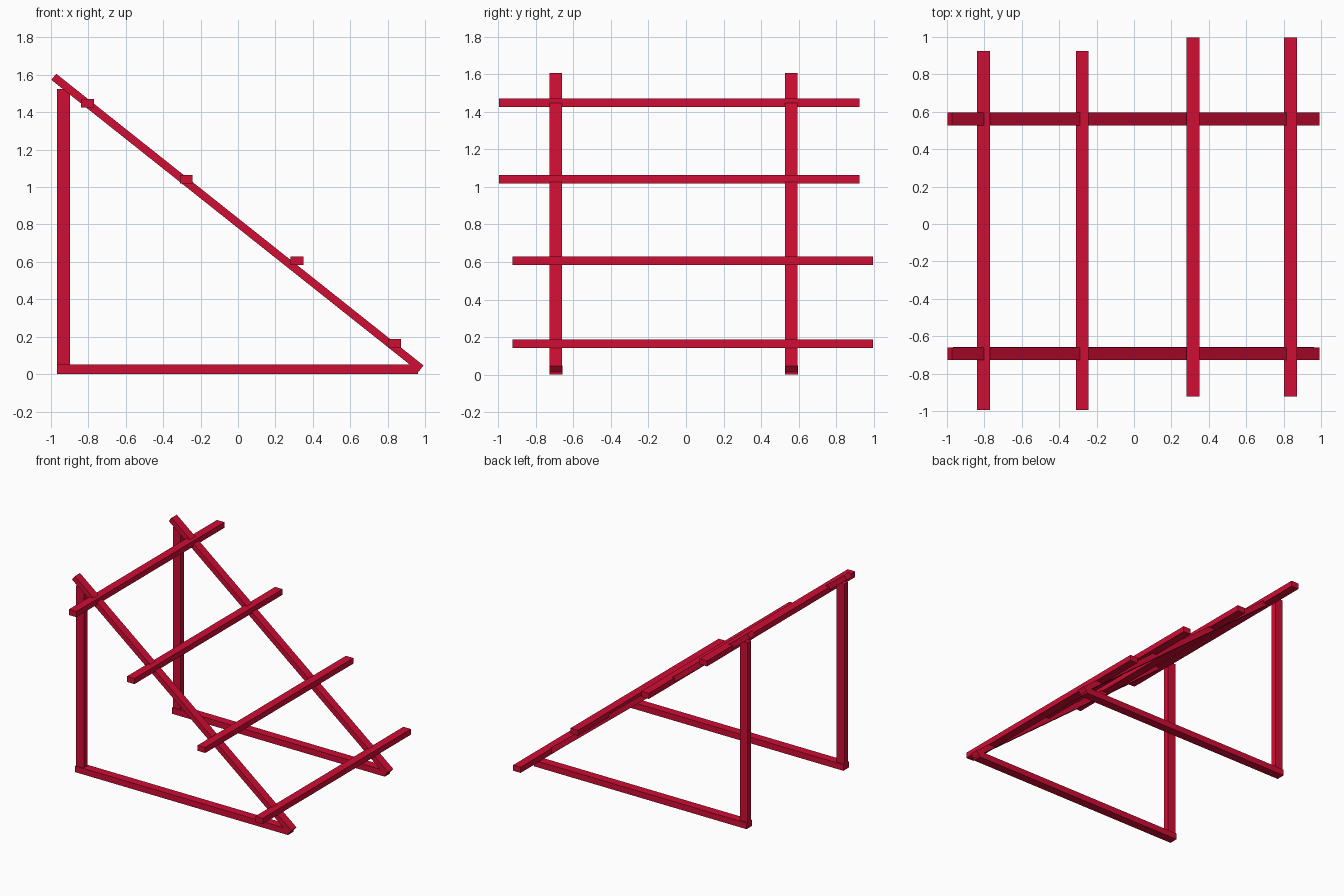
import bpy
import math
from mathutils import Vector

cube = bpy.data.objects.get("Cube")
if cube:
    bpy.data.objects.remove(cube, do_unlink=True)

red = bpy.data.materials.new("red paint")
red.use_nodes = True
colour = (0.63, 0.004, 0.034, 1)
red.diffuse_color = colour
red.node_tree.nodes["Principled BSDF"].inputs["Base Color"].default_value = colour


def beam(name, low, high):
    """Square-cut beam between two opposite corners."""
    low, high = Vector(low), Vector(high)
    bpy.ops.mesh.primitive_cube_add(size=1, location=(low + high) / 2)
    ob = bpy.context.object
    ob.name = name
    ob.scale = high - low
    ob.data.materials.append(red)
    return ob


def sloped_beam(name, top, bottom, y, width, thick):
    """Beam whose upper face runs from top to bottom, given as (x, z)."""
    a, b = Vector((top[0], y, top[1])), Vector((bottom[0], y, bottom[1]))
    run = b - a
    angle = math.atan2(-run.z, run.x)
    normal = Vector((math.sin(angle), 0, math.cos(angle)))
    bpy.ops.mesh.primitive_cube_add(
        size=1, location=(a + b) / 2 - normal * thick / 2, rotation=(0, angle, 0))
    ob = bpy.context.object
    ob.name = name
    ob.scale = (run.length, width, thick)
    ob.data.materials.append(red)


# Two triangular side frames: base, upright post and sloped rail
for side, y in (("front", -0.693), ("back", 0.561)):
    beam(side + "_base", (-0.968, y - 0.034, 0), (0.963, y + 0.036, 0.05))
    beam(side + "_post", (-0.968, y - 0.023, 0.05), (-0.897, y + 0.023, 1.525))
    sloped_beam(side + "_rail", (-0.972, 1.606), (0.992, 0.046), y, 0.068, 0.042)

# Cross bars, the upper pair shifted forward and the lower pair back
bars = ((-0.805, 1.449, -0.035), (-0.277, 1.041, -0.035),
        (0.315, 0.607, 0.037), (0.837, 0.164, 0.037))
for i, (x, z, y) in enumerate(bars):
    beam(f"cross_bar_{i + 1}", (x - 0.034, y - 0.96, z - 0.023),
         (x + 0.034, y + 0.96, z + 0.023))
